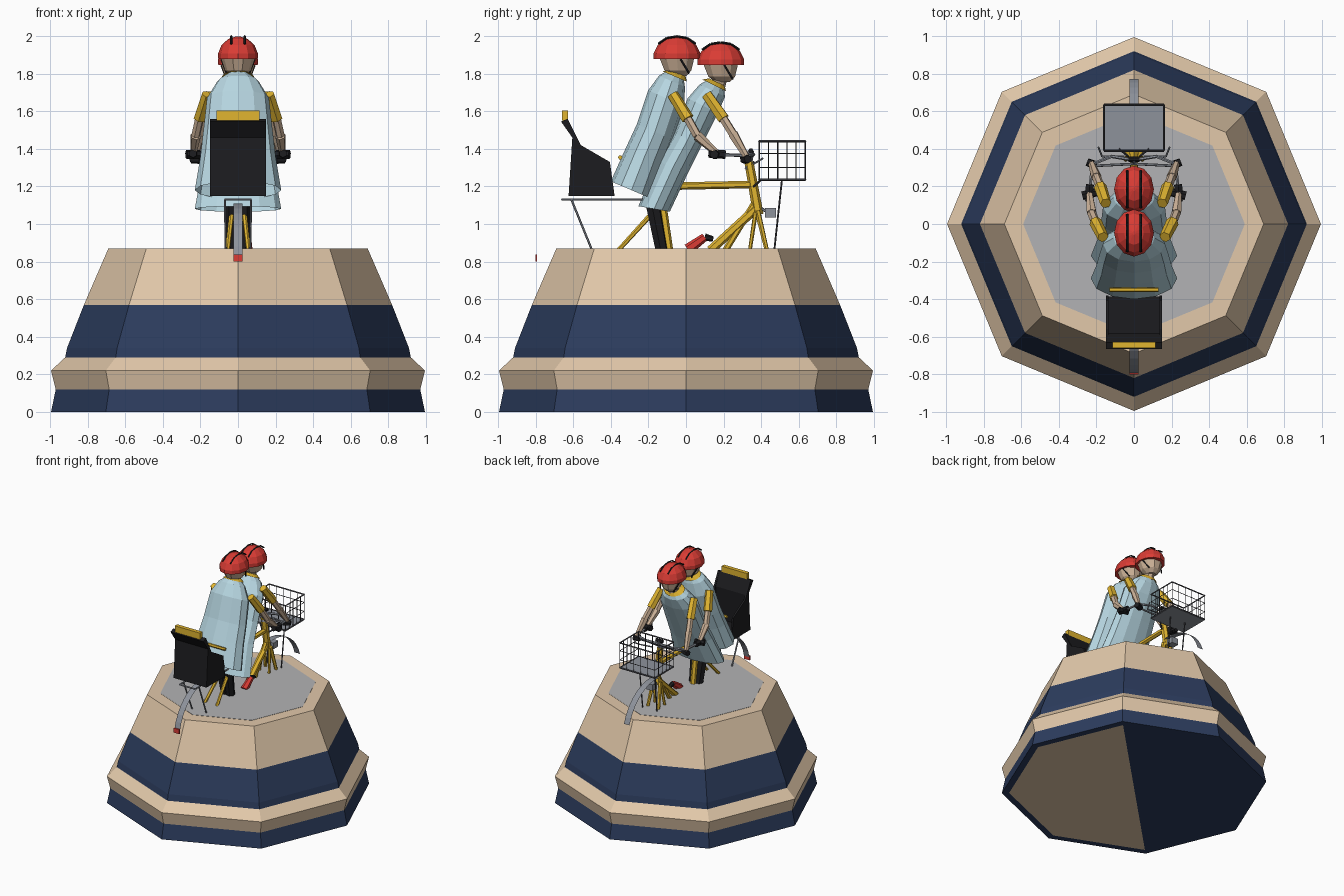
import bpy, bmesh
from math import sin, cos, pi, radians
from mathutils import Vector

if "Cube" in bpy.data.objects:
    bpy.data.objects.remove(bpy.data.objects["Cube"])

def mat(name, r, g, b):
    m = bpy.data.materials.new(name)
    m.diffuse_color = (r, g, b, 1)
    m.use_nodes = True
    m.node_tree.nodes["Principled BSDF"].inputs["Base Color"].default_value = m.diffuse_color
    return m

TAN = mat("tan", .76, .58, .40)
NAVY = mat("navy", .025, .045, .11)
YELLOW = mat("yellow", .75, .46, .03)
BLACK = mat("black", .012, .012, .014)
RED = mat("red", .70, .045, .035)
BLUE = mat("pale_blue", .47, .67, .75)
SKIN = mat("skin", .60, .44, .31)
GREY = mat("steel", .27, .29, .33)
DARK = mat("dark_wire", .06, .06, .07)
STONE = mat("stone", .45, .45, .46)

def finish(name, bm, m):
    bmesh.ops.recalc_face_normals(bm, faces=bm.faces)
    me = bpy.data.meshes.new(name)
    bm.to_mesh(me)
    bm.free()
    ob = bpy.data.objects.new(name, me)
    bpy.context.collection.objects.link(ob)
    if m:
        me.materials.append(m)
    return ob

def loft(name, rings, n, m, caps=(False, False)):
    """rings: (y, z, half width, half depth, tilt in degrees)"""
    bm = bmesh.new()
    vs = []
    for y, z, rx, rd, t in rings:
        t = radians(t)
        vs.append([bm.verts.new((rx * cos(a), y + rd * sin(a) * cos(t), z + rd * sin(a) * sin(t)))
                   for a in [2 * pi * i / n for i in range(n)]])
    for p, q in zip(vs, vs[1:]):
        for i in range(n):
            j = (i + 1) % n
            bm.faces.new((p[i], p[j], q[j], q[i]))
    if caps[0]:
        bm.faces.new(vs[0])
    if caps[1]:
        bm.faces.new(vs[-1])
    return finish(name, bm, m)

def rods(name, segs, m, n=6):
    """segs: (start, end, radius, end radius)"""
    bm = bmesh.new()
    for p, q, r1, r2 in segs:
        p, q = Vector(p), Vector(q)
        d = q - p
        g = bmesh.ops.create_cone(bm, cap_ends=True, segments=n, radius1=r1, radius2=r2, depth=d.length)
        bmesh.ops.rotate(bm, verts=g["verts"], matrix=Vector((0, 0, 1)).rotation_difference(d).to_matrix())
        bmesh.ops.translate(bm, verts=g["verts"], vec=(p + q) / 2)
    return finish(name, bm, m)

def path(pts, r):
    return [(a, b, r, r) for a, b in zip(pts, pts[1:])]

def both(segs):
    flip = lambda p: (-p[0], p[1], p[2])
    return segs + [(flip(p), flip(q), a, b) for p, q, a, b in segs]

def prism(name, yz, x0, x1, m):
    bm = bmesh.new()
    f = bm.faces.new([bm.verts.new((x0, y, z)) for y, z in yz])
    g = bmesh.ops.extrude_face_region(bm, geom=[f])
    bmesh.ops.translate(bm, verts=[v for v in g["geom"] if isinstance(v, bmesh.types.BMVert)], vec=(x1 - x0, 0, 0))
    return finish(name, bm, m)

def box(name, x, y, z, m):
    return prism(name, [(y[0], z[0]), (y[1], z[0]), (y[1], z[1]), (y[0], z[1])], x[0], x[1], m)

# Octagonal pedestal in four colour bands
def band(name, prof, m, caps=(False, False)):
    loft(name, [(0, z, r, r, 0) for r, z in prof], 8, m, caps)

band("base_band", [(.94, 0), (.995, 0), (.97, .12)], NAVY)
band("moulding", [(.97, .12), (.995, .22), (.92, .29)], TAN)
band("middle_band", [(.92, .29), (.91, .34), (.82, .57)], NAVY)
band("upper_band", [(.82, .57), (.69, .87)], TAN, (False, True))
band("road_disc", [(.59, .871), (.59, .873)], STONE, (False, True))
bm = bmesh.new()
c = bm.verts.new((0, 0, 0))
rim = [bm.verts.new((.94 * cos(i * pi / 4), .94 * sin(i * pi / 4), 0)) for i in range(8)]
for i in range(8):
    bm.faces.new((c, rim[(i + 1) % 8], rim[i])).material_index = 1 if 1 <= i <= 4 else 0
finish("underside", bm, TAN).data.materials.append(NAVY)

# Frame, fork and stays
rods("frame", [((0, -.13, 1.2), (0, .34, 1.21), .02, .02),
               ((0, .335, 1.33), (0, .385, 1.05), .024, .028),
               ((0, .37, 1.08), (0, .13, .86), .024, .024),
               ((0, .37, 1.12), (0, .21, .86), .017, .017),
               ((0, -.14, 1.2), (0, -.09, .86), .022, .022)] +
     both([((.03, .38, 1.07), (.05, .43, .86), .016, .012),
           ((.03, .37, 1.06), (.045, .34, .86), .012, .01),
           ((.03, -.15, 1.09), (.055, -.36, .86), .014, .012)]), YELLOW)
rods("black_legs", both([((.035, -.18, 1.12), (.025, -.13, .86), .04, .034)]), BLACK)
rods("red_shoe", [((.05, .01, .865), (.05, .10, .93), .03, .022)], RED)
rods("shoe_tip", [((.05, .10, .93), (.05, .145, .92), .02, .014)], BLACK)

# Mudguards: thin arcs over the missing wheels
def mudguard(name, y, a0, a1, r=.36, w=.025):
    bm = bmesh.new()
    prev = None
    for i in range(11):
        a = radians(a0 + (a1 - a0) * i / 10)
        cur = [bm.verts.new((s * w, y + r * cos(a), .75 + r * sin(a))) for s in (-1, 1)]
        if prev:
            bm.faces.new((prev[0], prev[1], cur[1], cur[0]))
        prev = cur
    finish(name, bm, GREY)

mudguard("rear_mudguard", -.44, 75, 168)
mudguard("front_mudguard", .43, 18, 100)
box("reflector", (-.025, .025), (-.802, -.792), (.80, .837), RED)

# Rear rack
rods("rear_rack", both([((.07, -.66, 1.13), (.07, -.2, 1.13), .006, .006),
                        ((.07, -.61, 1.13), (.065, -.50, .86), .006, .006),
                        ((0, -.66, 1.13), (.07, -.66, 1.13), .006, .006),
                        ((0, -.42, 1.13), (.07, -.42, 1.13), .006, .006)]), GREY)

# Child seat
side = [(-.625, 1.15), (-.38, 1.15), (-.405, 1.33), (-.56, 1.42), (-.63, 1.56), (-.665, 1.545), (-.605, 1.46)]
for s in (-1, 1):
    prism("seat_side", side, s * .135, s * .15, BLACK)
prism("seat_back", [(-.625, 1.15), (-.60, 1.15), (-.58, 1.45), (-.63, 1.56), (-.665, 1.545), (-.605, 1.46)], -.14, .14, BLACK)
box("seat_pan", (-.14, .14), (-.62, -.385), (1.15, 1.18), BLACK)
box("seat_headrest", (-.115, .115), (-.66, -.628), (1.55, 1.603), YELLOW)
rods("seat_bar", [((-.13, -.35, 1.355), (.13, -.35, 1.355), .012, .012)], YELLOW)

# Handlebar with stem, grips and brake levers
rods("handlebar", both(path([(0, .34, 1.36), (.12, .36, 1.37), (.22, .32, 1.365), (.24, .15, 1.37)], .009) +
                       path([(0, .32, 1.33), (.2, .31, 1.34)], .007) +
                       path([(.05, .36, 1.33), (.17, .36, 1.32), (.19, .41, 1.35)], .005)) +
     [((0, .33, 1.29), (0, .345, 1.39), .018, .018)], GREY)
rods("handlebar_grips", both([((.20, .31, 1.345), (.25, .33, 1.345), .026, .022),
                              ((.2, .17, 1.37), (.275, .15, 1.37), .024, .024),
                              ((.235, .21, 1.37), (.24, .12, 1.375), .024, .022)]) +
     [((-.03, .345, 1.39), (.03, .345, 1.39), .014, .014)], BLACK)

# Wire basket
X, Y0, Y1, Z0, Z1 = .16, .39, .635, 1.235, 1.44
wires = []
for z, r in ((Z0, .006), (1.30, .003), (1.375, .003), (Z1, .006)):
    wires += path([(-X, Y0, z), (X, Y0, z), (X, Y1, z), (-X, Y1, z), (-X, Y0, z)], r)
for i in range(6):
    y, x = Y0 + (Y1 - Y0) * i / 5, -X + 2 * X * i / 5
    wires += [((s * X, y, Z0), (s * X, y, Z1), .003, .003) for s in (-1, 1)]
    wires += [((x, e, Z0), (x, e, Z1), .003, .003) for e in (Y0, Y1)]
rods("basket_wires", wires, DARK, 4)
box("basket_floor", (-X, X), (Y0, Y1), (1.228, 1.236), GREY)
rods("basket_struts", both([((.07, .51, 1.23), (.065, .47, .86), .005, .005),
                            ((.03, .36, 1.2), (.08, .40, 1.235), .006, .006)]), DARK)
box("lamp", (-.03, .03), (.42, .48), (1.035, 1.085), GREY)
rods("lamp_bracket", [((0, .37, 1.1), (0, .44, 1.06), .008, .008)], GREY)

# Riders: head, helmet, straps, collar and arms
def rider(tag, hy, hz, arm):
    loft(tag + "_head", [(hy + .01, hz - .09, .035, .04, 0), (hy + .005, hz - .06, .07, .075, 0),
                         (hy, hz, .09, .095, 0), (hy, hz + .04, .085, .09, 0)], 10, SKIN, (True, True))
    rods(tag + "_neck", [((0, hy - .02, hz - .13), (0, hy, hz - .05), .04, .038)], SKIN, 8)
    helmet = [(0, .105, .125), (.03, .106, .125), (.075, .088, .103), (.108, .052, .062), (.122, .008, .01)]
    loft(tag + "_helmet", [(hy, hz + dz, a, b, 0) for dz, a, b in helmet], 12, RED, (True, True))
    vents = [(-.10, .082), (-.055, .113), (0, .122), (.055, .113), (.10, .082)]
    for k, part in enumerate((vents[:2], vents[1:4], vents[3:])):
        rods(tag + "_helmet_vent", both(path([(.036, hy + y, hz + z) for y, z in part], .006)), BLACK, 4)
    rods(tag + "_strap", both([((.088, hy + .02, hz), (.06, hy + .065, hz - .075), .006, .006)]), BLACK, 4)
    sh, mid, elbow, hand = arm
    rods(tag + "_sleeves", both([(sh, mid, .03, .034)]), YELLOW, 6)
    rods(tag + "_arms", both([(mid, elbow, .024, .024), (elbow, hand, .028, .018)]), SKIN, 6)

rider("rear_rider", -.048, 1.877,
      ((.165, -.07, 1.69), (.205, .01, 1.56), (.225, .06, 1.47), (.237, .16, 1.38)))
rider("front_rider", .185, 1.845,
      ((.15, .11, 1.69), (.18, .20, 1.56), (.20, .25, 1.48), (.225, .32, 1.36)))

# Dresses with open hems
loft("rear_dress", [(-.055, 1.80, .05, .045, -23), (-.075, 1.76, .11, .075, -23), (-.105, 1.67, .165, .105, -23),
                    (-.165, 1.49, .185, .105, -23), (-.22, 1.36, .20, .11, -23), (-.29, 1.18, .23, .12, -23)], 12, BLUE)
loft("front_dress", [(.16, 1.75, .05, .045, -26), (.14, 1.71, .11, .075, -26), (.09, 1.63, .165, .09, -26),
                     (.01, 1.45, .175, .08, -26), (-.07, 1.30, .19, .085, -24), (-.17, 1.08, .23, .085, -10)], 12, BLUE)
loft("rear_collar", [(-.045, 1.805, .046, .046, -23), (-.06, 1.785, .085, .07, -23)], 12, YELLOW)
loft("front_collar", [(.165, 1.755, .046, .046, -26), (.15, 1.738, .085, .07, -26)], 12, YELLOW)
